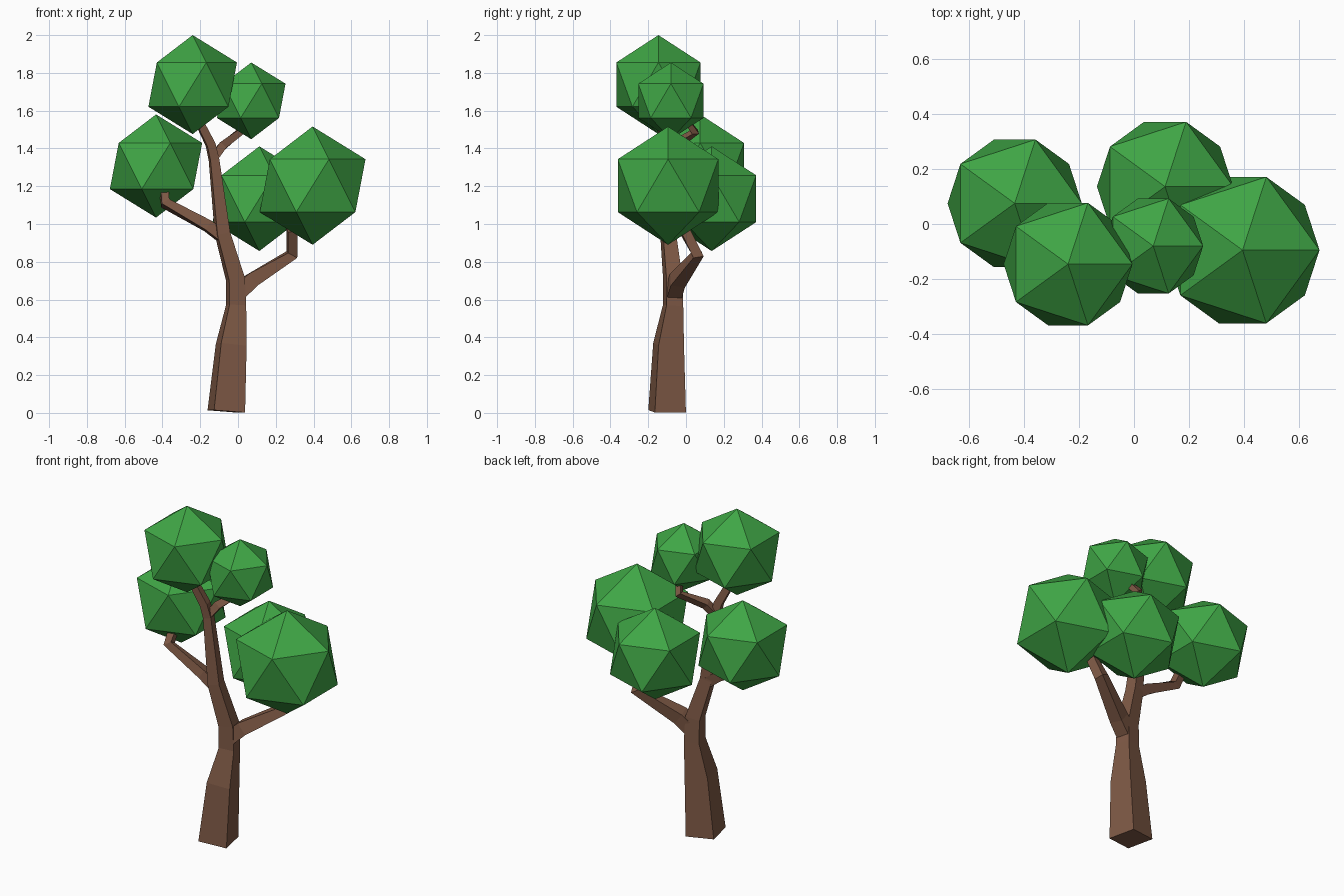
import bpy, bmesh, math
from mathutils import Vector, Matrix

if "Cube" in bpy.data.objects:
    bpy.data.objects.remove(bpy.data.objects["Cube"])


def material(name, color):
    m = bpy.data.materials.new(name)
    m.diffuse_color = color
    m.use_nodes = True
    m.node_tree.nodes["Principled BSDF"].inputs["Base Color"].default_value = m.diffuse_color
    return m


bark = material("bark", (0.21, 0.10, 0.06, 1))
leaf = material("leaf", (0.05, 0.38, 0.06, 1))
UP = Vector((0, 0, 1))
TWIST = math.radians(12)


def limb(name, path):
    """Square-section limb swept along (x, y, z, side) points."""
    pts = [Vector(p[:3]) for p in path]
    bm = bmesh.new()
    rings = []
    for i, p in enumerate(pts):
        t = Vector()
        if i > 0:
            t += (p - pts[i - 1]).normalized()
        if i < len(pts) - 1:
            t += (pts[i + 1] - p).normalized()
        q = UP.rotation_difference(t.normalized())
        ring = []
        for k in range(4):
            a = TWIST + math.radians(45 + 90 * k)
            r = path[i][3] / math.sqrt(2)
            ring.append(bm.verts.new(p + q @ Vector((r * math.cos(a), r * math.sin(a), 0))))
        rings.append(ring)
    for a, b in zip(rings, rings[1:]):
        for k in range(4):
            n = (k + 1) % 4
            bm.faces.new((a[k], a[n], b[n], b[k]))
    bm.faces.new(rings[0][::-1])
    bm.faces.new(rings[-1])
    finish(name, bm, bark)


def finish(name, bm, mat):
    bmesh.ops.recalc_face_normals(bm, faces=bm.faces)
    me = bpy.data.meshes.new(name)
    bm.to_mesh(me)
    bm.free()
    me.materials.append(mat)
    bpy.context.collection.objects.link(bpy.data.objects.new(name, me))


# Trunk, rising into the left top twig
limb("trunk", [(-0.062, -0.10, 0.008, 0.168), (-0.036, -0.092, 0.36, 0.138),
               (-0.010, -0.068, 0.57, 0.090), (-0.014, -0.070, 0.71, 0.086),
               (-0.082, -0.095, 0.95, 0.070), (-0.127, -0.10, 1.34, 0.048),
               (-0.145, -0.11, 1.42, 0.046), (-0.21, -0.135, 1.55, 0.040)])

# Branches
limb("right_branch", [(-0.015, -0.072, 0.62, 0.080), (0.07, -0.045, 0.70, 0.078),
                      (0.285, 0.060, 0.838, 0.056), (0.285, -0.010, 0.97, 0.050)])
limb("left_branch", [(-0.080, -0.093, 0.93, 0.060), (-0.16, -0.10, 0.99, 0.058),
                     (-0.385, -0.11, 1.11, 0.048), (-0.392, -0.05, 1.19, 0.044)])
limb("top_branch", [(-0.128, -0.10, 1.35, 0.042), (-0.085, -0.07, 1.41, 0.044),
                    (0.012, 0.048, 1.488, 0.036), (0.04, 0.005, 1.54, 0.032)])

# Foliage: x, y, z, radius
blobs = [(-0.24, -0.146, 1.738, 0.262), (0.07, -0.08, 1.652, 0.203),
         (-0.434, 0.075, 1.307, 0.273), (0.395, -0.095, 1.203, 0.313),
         (0.113, 0.136, 1.134, 0.277)]
for i, (x, y, z, r) in enumerate(blobs, 1):
    bm = bmesh.new()
    bmesh.ops.create_icosphere(bm, subdivisions=1, radius=r,
                               matrix=Matrix.Translation((x, y, z)))
    finish(f"foliage_{i}", bm, leaf)
